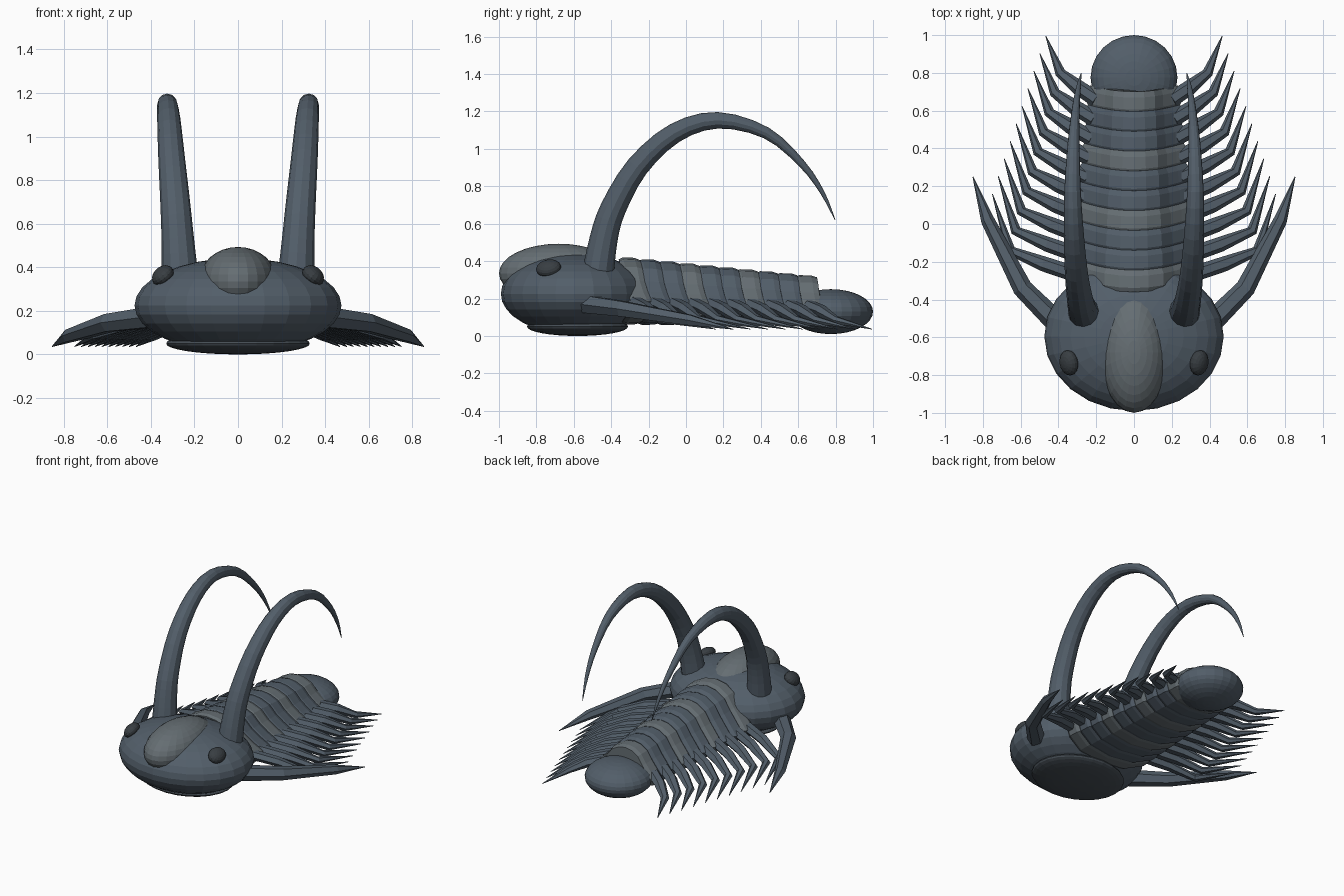
import bpy, bmesh, math
from mathutils import Vector

if "Cube" in bpy.data.objects:
    bpy.data.objects.remove(bpy.data.objects["Cube"])


def material(name, rgb):
    m = bpy.data.materials.new(name)
    m.diffuse_color = (*rgb, 1)
    m.use_nodes = True
    m.node_tree.nodes["Principled BSDF"].inputs["Base Color"].default_value = m.diffuse_color
    return m


SHELL = material("slate_shell", (0.085, 0.112, 0.142))
PALE = material("pale_shell", (0.13, 0.155, 0.17))
DARK = material("dark_eye", (0.04, 0.048, 0.055))
UNDER = material("underside", (0.06, 0.075, 0.09))


def ellipsoid(name, loc, radii, mat, rot=(0, 0, 0), segs=24, rings=16):
    bpy.ops.mesh.primitive_uv_sphere_add(segments=segs, ring_count=rings, location=loc, rotation=rot)
    ob = bpy.context.object
    ob.name = name
    ob.scale = radii
    ob.data.materials.append(mat)
    return ob


def loft(name, rings, mat):
    # skin a list of closed rings and cap both ends
    bm = bmesh.new()
    vr = [[bm.verts.new(p) for p in r] for r in rings]
    n = len(vr[0])
    for a, b in zip(vr, vr[1:]):
        for i in range(n):
            bm.faces.new((a[i], a[(i + 1) % n], b[(i + 1) % n], b[i]))
    bm.faces.new(vr[0][::-1])
    bm.faces.new(vr[-1])
    bmesh.ops.recalc_face_normals(bm, faces=bm.faces)
    me = bpy.data.meshes.new(name)
    bm.to_mesh(me)
    bm.free()
    ob = bpy.data.objects.new(name, me)
    bpy.context.collection.objects.link(ob)
    me.materials.append(mat)
    return ob


def tube(name, pts, sides, up, mat=SHELL, flat=1.0):
    # tapering tube through (x, y, z, radius) points
    rings = []
    for i, p in enumerate(pts):
        a, b = pts[max(i - 1, 0)], pts[min(i + 1, len(pts) - 1)]
        t = (Vector(b[:3]) - Vector(a[:3])).normalized()
        side = t.cross(Vector(up)).normalized()
        top = side.cross(t)
        ring = []
        for k in range(sides):
            ang = 2 * math.pi * k / sides
            ring.append(Vector(p[:3]) + p[3] * (math.cos(ang) * side + flat * math.sin(ang) * top))
        rings.append(ring)
    return loft(name, rings, mat)


def smooth_path(pts, steps):
    # Catmull-Rom interpolation of position and radius
    out = []
    for i in range(len(pts) - 1):
        p0, p1, p2, p3 = (pts[min(max(j, 0), len(pts) - 1)] for j in range(i - 1, i + 3))
        for s in range(steps):
            t = s / steps
            out.append(tuple(0.5 * (2 * b + (c - a) * t + (2 * a - 5 * b + 4 * c - d) * t * t
                                    + (3 * b - a - 3 * c + d) * t ** 3)
                             for a, b, c, d in zip(p0, p1, p2, p3)))
    return out + [pts[-1]]


def mix(a, b, t):
    return a + (b - a) * t


# head, brow dome, underside plate and tail
ellipsoid("head_shield", (0, -0.595, 0.225), (0.475, 0.395, 0.217), SHELL)
ellipsoid("brow_dome", (0, -0.68, 0.335), (0.18, 0.32, 0.158), PALE)
ellipsoid("mouth_plate", (0, -0.58, 0.05), (0.33, 0.27, 0.05), UNDER)
ellipsoid("tail_shield", (0, 0.775, 0.13), (0.23, 0.225, 0.12), SHELL)

# body segments: lobed cross-section, (width fraction, height fraction)
HALF = [(0.22, 0.97), (0.45, 0.86), (0.62, 0.66), (0.8, 0.5), (1.0, 0.34),
        (0.9, 0.16), (0.55, 0.03)]
PROFILE = [(0, 1)] + HALF + [(0, 0)] + [(-x, z) for x, z in HALF[::-1]]
COUNT, PITCH = 10, 0.105
for i in range(COUNT):
    t = i / (COUNT - 1)
    w, top, low = mix(0.35, 0.25, t), mix(0.42, 0.325, t), mix(0.06, 0.05, t)
    y0 = -0.36 + i * PITCH
    rings = []
    for f, s in [(0, 0.95), (0.2, 1), (0.8, 0.99), (1.1, 0.93)]:
        ring = []
        for px, pz in PROFILE:
            x = px * w * s
            ring.append((x, y0 + f * PITCH + 0.6 * x * x, low + (top - low) * (pz * s + (1 - s) * 0.4)))
        rings.append(ring)
    loft(f"body_segment_{i + 1}", rings, PALE if i % 3 == 0 else SHELL)

HORN = [(0.265, -0.47, 0.34, 0.085), (0.276, -0.44, 0.52, 0.075), (0.287, -0.39, 0.68, 0.069),
        (0.305, -0.26, 0.905, 0.061), (0.318, -0.06, 1.085, 0.053), (0.325, 0.17, 1.153, 0.044),
        (0.32, 0.43, 1.085, 0.031), (0.307, 0.62, 0.92, 0.02), (0.293, 0.73, 0.765, 0.012),
        (0.28, 0.797, 0.62, 0.002)]
CHEEK = [(0.40, -0.53, 0.17, 0.06), (0.59, -0.34, 0.145, 0.052),
         (0.775, 0.02, 0.085, 0.036), (0.853, 0.25, 0.036, 0.002)]


def mirrored(pts, s):
    return [(p[0] * s, *p[1:]) for p in pts]


for s, label in ((1, "right"), (-1, "left")):
    # eye, sweeping horn and long cheek spine
    ellipsoid(f"{label}_eye", (s * 0.345, -0.735, 0.362), (0.055, 0.068, 0.04), DARK,
              rot=(0.2, s * 0.7, 0), segs=16, rings=10)
    tube(f"{label}_horn", smooth_path(mirrored(HORN, s), 3), 12, (1, 0, 0))
    tube(f"{label}_cheek_spine", mirrored(CHEEK, s), 6, (0, 0, 1), flat=0.9)
    # side blades, bent backwards at a knee
    for i in range(COUNT):
        t = i / (COUNT - 1)
        rx, ry = mix(0.30, 0.20, t), mix(-0.27, 0.66, t)
        tx, ty = mix(0.75, 0.467, t), mix(0.16, 0.995, t)
        kx, ky = mix(0.655, 0.39, t), mix(-0.14, 0.80, t)
        blade = [(rx, ry, mix(0.18, 0.16, t), 0.042),
                 (mix(rx, kx, 0.5), mix(ry, ky, 0.45), mix(0.15, 0.135, t), 0.04),
                 (kx, ky, mix(0.09, 0.085, t), 0.028), (tx, ty, 0.036, 0.002)]
        tube(f"{label}_blade_{i + 1}", mirrored(blade, s), 6, (0, 0, 1), flat=0.8)
